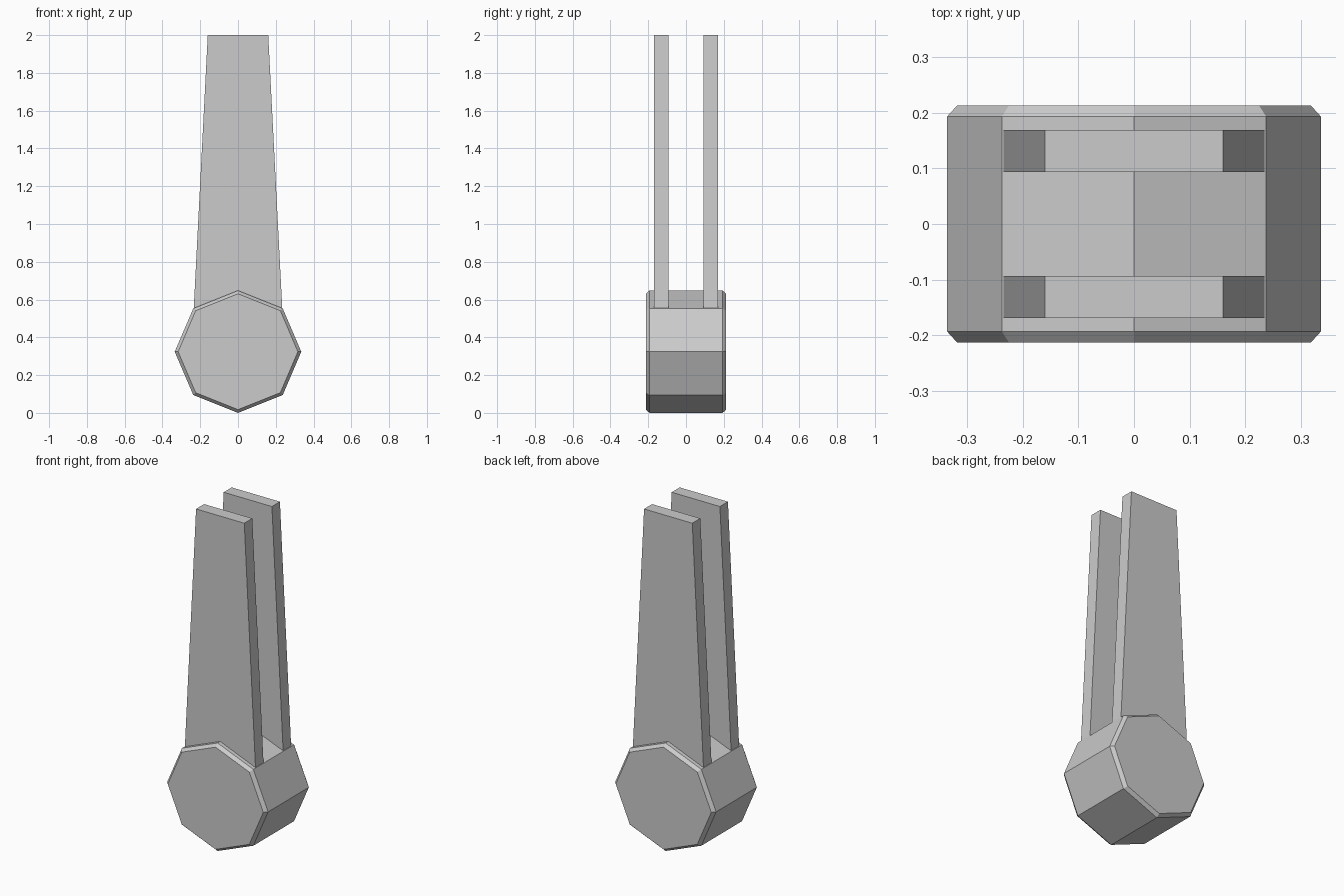
import bpy
import bmesh
from math import cos, sin, pi

if "Cube" in bpy.data.objects:
    bpy.data.objects.remove(bpy.data.objects["Cube"])


def loft_along_y(name, sections):
    """Bridge matching (x, z) outlines placed at successive y values and cap the ends."""
    bm = bmesh.new()
    rings = [[bm.verts.new((x, y, z)) for x, z in outline] for y, outline in sections]
    n = len(rings[0])
    for a, b in zip(rings, rings[1:]):
        for i in range(n):
            j = (i + 1) % n
            bm.faces.new((a[i], a[j], b[j], b[i]))
    bm.faces.new(rings[0])
    bm.faces.new(rings[-1])
    bmesh.ops.recalc_face_normals(bm, faces=bm.faces)
    mesh = bpy.data.meshes.new(name)
    bm.to_mesh(mesh)
    bm.free()
    obj = bpy.data.objects.new(name, mesh)
    bpy.context.collection.objects.link(obj)
    return obj


def octagon(scale):
    return [(0.335 * scale * cos(i * pi / 4), 0.324 + 0.324 * scale * sin(i * pi / 4))
            for i in range(8)]


# Octagonal hub with chamfered rims
loft_along_y("hub", [(-0.213, octagon(0.946)), (-0.193, octagon(1)),
                     (0.193, octagon(1)), (0.213, octagon(0.946))])

# Pair of tapered arms, rooted inside the hub
taper = [(-0.246, 0.325), (0.246, 0.325), (0.16, 2.0), (-0.16, 2.0)]
for label, side in (("front_arm", -1), ("back_arm", 1)):
    loft_along_y(label, [(side * 0.093, taper), (side * 0.169, taper)])
